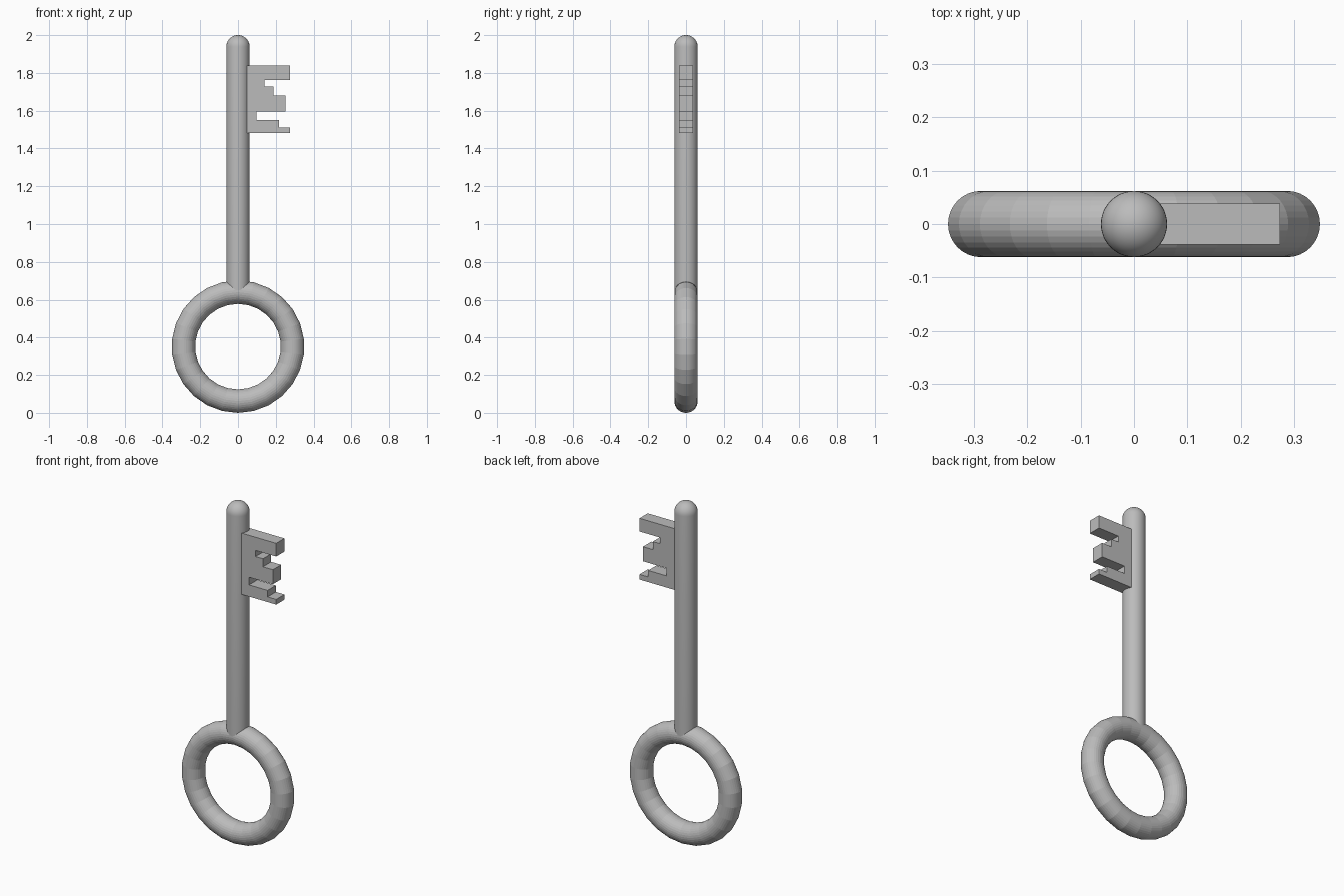
import bpy, bmesh, math

if "Cube" in bpy.data.objects:
    bpy.data.objects.remove(bpy.data.objects["Cube"])

TUBE = 0.062      # radius of shaft and ring tube
RING = 0.289      # ring centreline radius
CENTRE_Z = RING + TUBE

grey = bpy.data.materials.new("grey metal")
grey.diffuse_color = (0.5, 0.5, 0.5, 1)
grey.use_nodes = True
grey.node_tree.nodes["Principled BSDF"].inputs["Base Color"].default_value = grey.diffuse_color


def finish(name, bm):
    bmesh.ops.remove_doubles(bm, verts=bm.verts, dist=1e-5)
    bmesh.ops.recalc_face_normals(bm, faces=bm.faces)
    mesh = bpy.data.meshes.new(name)
    bm.to_mesh(mesh)
    bm.free()
    mesh.materials.append(grey)
    obj = bpy.data.objects.new(name, mesh)
    bpy.context.collection.objects.link(obj)
    return obj


def lathe(name, points, axis, centre, steps, closed):
    """Spin a profile in the xz plane around an axis."""
    bm = bmesh.new()
    vs = [bm.verts.new(p) for p in points]
    es = [bm.edges.new(pair) for pair in zip(vs, vs[1:])]
    if closed:
        es.append(bm.edges.new((vs[-1], vs[0])))
    bmesh.ops.spin(bm, geom=vs + es, cent=centre, axis=axis,
                   angle=2 * math.pi, steps=steps, use_merge=False)
    return finish(name, bm)


# Ring handle: 26-segment torus, circle section in the yz plane at its bottom
section = []
for i in range(32):
    a = 2 * math.pi * i / 32
    section.append((0, TUBE * math.cos(a), TUBE + TUBE * math.sin(a)))
lathe("ring_handle", section, (0, 1, 0), (0, 0, CENTRE_Z), 26, True)

# Shaft with rounded tip
profile = [(0, 0, 0.65), (TUBE, 0, 0.65)]
for i in range(11):
    a = math.pi / 2 * i / 10
    profile.append((TUBE * math.cos(a), 0, 2 - TUBE + TUBE * math.sin(a)))
shaft = lathe("shaft", profile, (0, 0, 1), (0, 0, 0), 48, False)
for p in shaft.data.polygons:
    p.use_smooth = abs(p.normal.z) < 0.999 or p.center.z > 1

# Toothed bit: stepped outline extruded along y
outline = [(0.04, 1.84), (0.274, 1.84), (0.274, 1.763), (0.14, 1.763),
           (0.14, 1.727), (0.188, 1.727), (0.188, 1.68), (0.252, 1.68),
           (0.252, 1.595), (0.098, 1.595), (0.098, 1.55), (0.218, 1.55),
           (0.218, 1.512), (0.274, 1.512), (0.274, 1.482), (0.04, 1.482)]
HALF = 0.038
bm = bmesh.new()
face = bm.faces.new([bm.verts.new((x, -HALF, z)) for x, z in outline])
ext = bmesh.ops.extrude_face_region(bm, geom=[face], use_keep_orig=True)
bmesh.ops.translate(bm, vec=(0, 2 * HALF, 0),
                    verts=[g for g in ext["geom"] if isinstance(g, bmesh.types.BMVert)])
finish("toothed_bit", bm)
